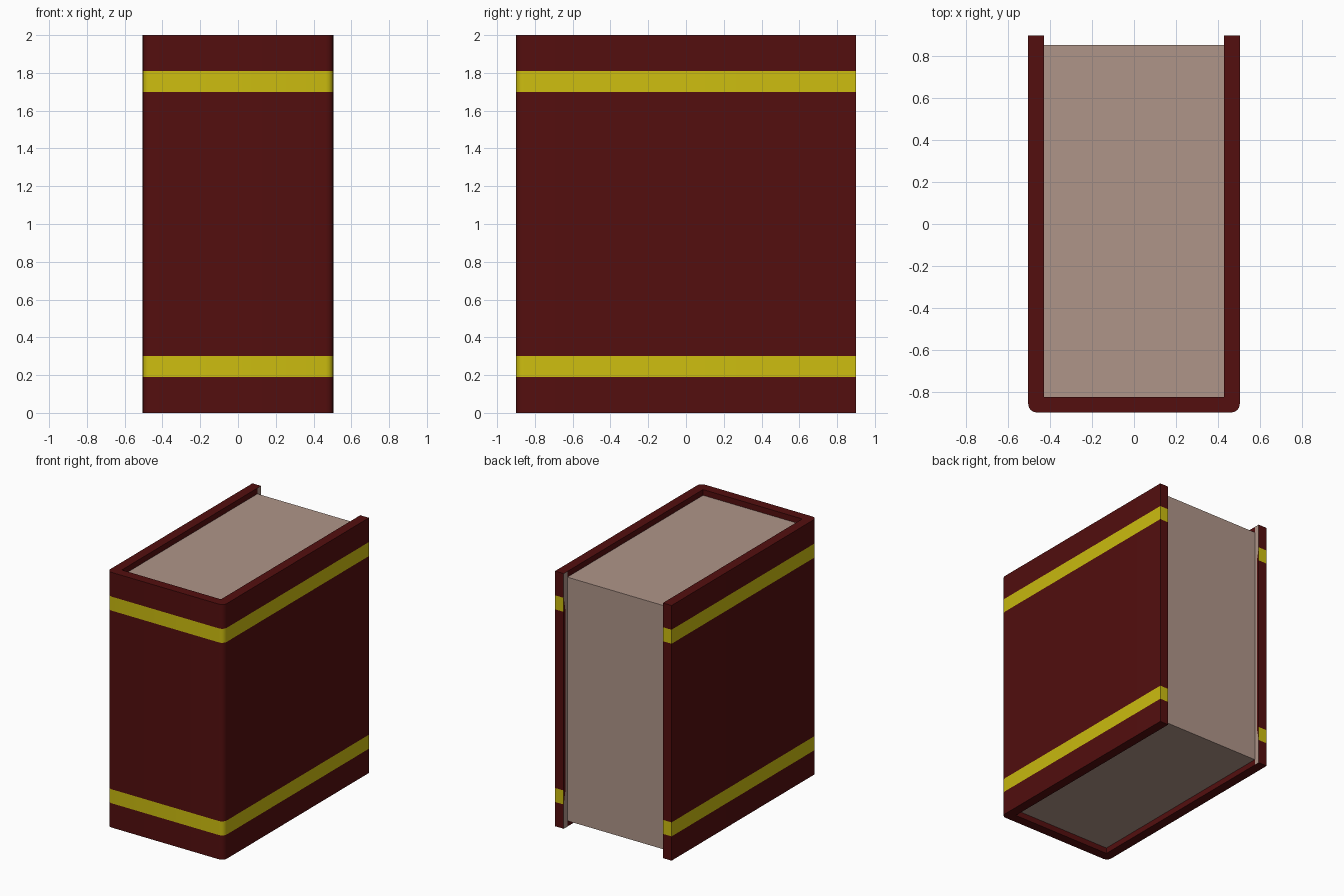
import bpy, bmesh
from math import cos, sin, radians

cube = bpy.data.objects.get("Cube")
if cube:
    bpy.data.objects.remove(cube, do_unlink=True)


def material(name, rgb):
    m = bpy.data.materials.new(name)
    m.use_nodes = True
    m.diffuse_color = (*rgb, 1)
    m.node_tree.nodes["Principled BSDF"].inputs["Base Color"].default_value = (*rgb, 1)
    return m


LEATHER, GOLD, PAPER = 0, 1, 2
MATERIALS = [material("dark_red_leather", (0.087, 0.0045, 0.0045)),
             material("gold_band", (0.61, 0.51, 0.005)),
             material("paper", (0.43, 0.30, 0.25))]


def finish(bm, name):
    bmesh.ops.recalc_face_normals(bm, faces=bm.faces)
    mesh = bpy.data.meshes.new(name)
    bm.to_mesh(mesh)
    bm.free()
    for m in MATERIALS:
        mesh.materials.append(m)
    obj = bpy.data.objects.new(name, mesh)
    bpy.context.collection.objects.link(obj)
    return obj


# Main sizes
HALF_W, HALF_D, INNER = 0.505, 0.9, 0.43
PAGE_BACK, PAGE_FRONT, LIP = 0.855, -0.825, 0.045
LEVELS = [0, 0.19, 0.3, 1.7, 1.81, 2]
RADIUS, STEPS = 0.04, 4


def corner(x, start):
    """Rounded spine corner, as points of an arc."""
    angles = [radians(start + 90 * i / STEPS) for i in range(STEPS + 1)]
    return [(x + RADIUS * cos(a), RADIUS - HALF_D + RADIUS * sin(a)) for a in angles]


# Cover: U-shaped outline, lofted through the band heights
right = [(HALF_W, HALF_D), (INNER, HALF_D), (INNER, 0.878),
         (INNER, PAGE_BACK), (INNER, PAGE_FRONT)]
left = [(-x, y) for x, y in reversed(right)]
outline = (right + left + corner(RADIUS - HALF_W, 180)
           + corner(HALF_W - RADIUS, 270))

bm = bmesh.new()
rings = [[bm.verts.new((x, y, z)) for x, y in outline] for z in LEVELS]
bm.faces.new(rings[0][::-1])
bm.faces.new(rings[-1])


def add(verts, index):
    bm.faces.new(verts).material_index = index


n = len(outline)
for k in range(len(LEVELS) - 1):
    low, high = rings[k], rings[k + 1]
    band = k in (1, 3)
    for i in range(n):
        j = (i + 1) % n
        quad = [low[i], low[j], high[j], high[i]]
        if i in (1, 7):
            # Paper turn-in with mitred ends at the cover's open edge
            o, p = (1, 2) if i == 1 else (8, 7)
            if k == 1:
                add([low[o], high[o], high[p]], LEATHER)
                add([low[o], high[p], low[p]], PAPER)
            elif k == 3:
                add([low[o], high[o], low[p]], LEATHER)
                add([high[o], high[p], low[p]], PAPER)
            else:
                add(quad, LEATHER if k == 2 else PAPER)
        elif i in (2, 6):
            add(quad, PAPER)
        elif i in (3, 4, 5):
            add(quad, LEATHER)
        else:
            add(quad, GOLD if band else LEATHER)
cover = finish(bm, "cover")

# Page block, set in from the cover on the three open sides
bm = bmesh.new()
bmesh.ops.create_cube(bm, size=1)
for v in bm.verts:
    v.co = (INNER * 2 * v.co.x,
            PAGE_BACK if v.co.y > 0 else PAGE_FRONT,
            2 - LIP if v.co.z > 0 else LIP)
for f in bm.faces:
    f.material_index = PAPER
finish(bm, "page_block")

# Smooth the rounded spine corners only
bpy.ops.object.select_all(action="DESELECT")
cover.select_set(True)
bpy.context.view_layer.objects.active = cover
bpy.ops.object.shade_smooth_by_angle(angle=radians(35))
